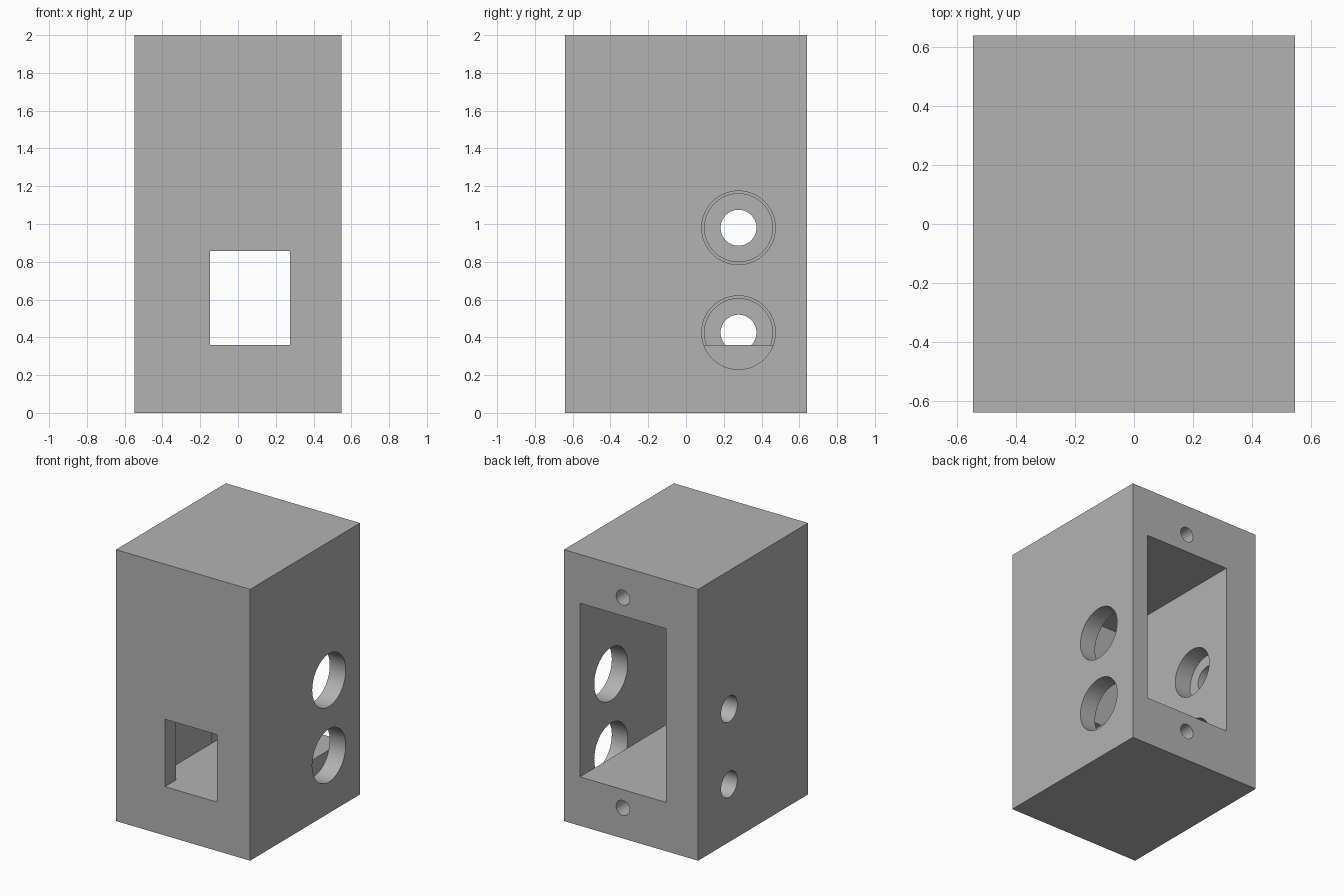
import bpy
from math import radians, pi
from mathutils import Vector

cube = bpy.data.objects.get("Cube")
if cube:
    bpy.data.objects.remove(cube, do_unlink=True)

HX, HY, HEIGHT = 0.547, 0.64, 2.0
WALL = 0.13
POCKET_LEFT, POCKET_RIGHT = HX - WALL, -0.285
FLOOR, CEILING = 0.36, HEIGHT - 0.36
MID_X = (POCKET_LEFT + POCKET_RIGHT) / 2
OUT = 0.1          # how far cutters reach past the surface

grey = bpy.data.materials.new("plain grey")
grey.use_nodes = True
colour = (0.45, 0.45, 0.45, 1)
grey.diffuse_color = colour
grey.node_tree.nodes["Principled BSDF"].inputs["Base Color"].default_value = colour


def box(name, low, high):
    """Box spanning two opposite corners."""
    low, high = Vector(low), Vector(high)
    bpy.ops.mesh.primitive_cube_add(size=1, location=(low + high) / 2)
    ob = bpy.context.object
    ob.name = name
    ob.scale = high - low
    bpy.ops.object.transform_apply(location=True, rotation=False, scale=True)
    ob.data.materials.append(grey)
    return ob


def bore(name, axis, start, end, centre, radius):
    """Cylinder from start to end along x or y; centre is the other two coordinates."""
    mid = (start + end) / 2
    u, z = centre
    along_x = axis == "x"
    bpy.ops.mesh.primitive_cylinder_add(
        vertices=64, radius=radius, depth=end - start,
        location=(mid, u, z) if along_x else (u, mid, z),
        rotation=(0, pi / 2, 0) if along_x else (pi / 2, 0, 0))
    ob = bpy.context.object
    ob.name = name
    bpy.ops.object.transform_apply(location=True, rotation=True, scale=True)
    ob.data.materials.append(grey)
    return ob


# Solid housing block
housing = box("housing", (-HX, -HY, 0), (HX, HY, HEIGHT))

# Pocket open at the back, and the window through the front wall
cutters = [
    box("pocket_cutter", (POCKET_RIGHT, WALL - HY, FLOOR), (POCKET_LEFT, HY + OUT, CEILING)),
    box("window_cutter", (-0.148, -HY - OUT, FLOOR), (0.275, WALL - HY, 0.857)),
]

# Side holes: wide through the thin wall, stepped through the thick wall
for z in (0.425, 0.98):
    spot = (0.278, z)
    cutters += [
        bore("wide_hole_cutter", "x", POCKET_LEFT, HX + OUT, spot, 0.195),
        bore("counterbore_cutter", "x", WALL - HX, POCKET_RIGHT, spot, 0.18),
        bore("small_hole_cutter", "x", -HX - OUT, WALL - HX, spot, 0.095),
    ]

# Blind screw holes above and below the pocket
for z in (0.225, HEIGHT - 0.225):
    cutters.append(bore("screw_hole_cutter", "y", HY - 0.3, HY + OUT, (MID_X, z), 0.055))

# Cut everything out of the housing
for cutter in cutters:
    cutter.hide_render = True
    bpy.context.view_layer.objects.active = housing
    cut = housing.modifiers.new("cut", "BOOLEAN")
    cut.operation = "DIFFERENCE"
    cut.solver = "EXACT"
    cut.object = cutter
    bpy.ops.object.modifier_apply(modifier=cut.name)
    bpy.data.objects.remove(cutter, do_unlink=True)

# Smooth bores with crisp rims
bpy.ops.object.select_all(action="DESELECT")
housing.select_set(True)
bpy.context.view_layer.objects.active = housing
bpy.ops.object.shade_smooth_by_angle(angle=radians(30))
